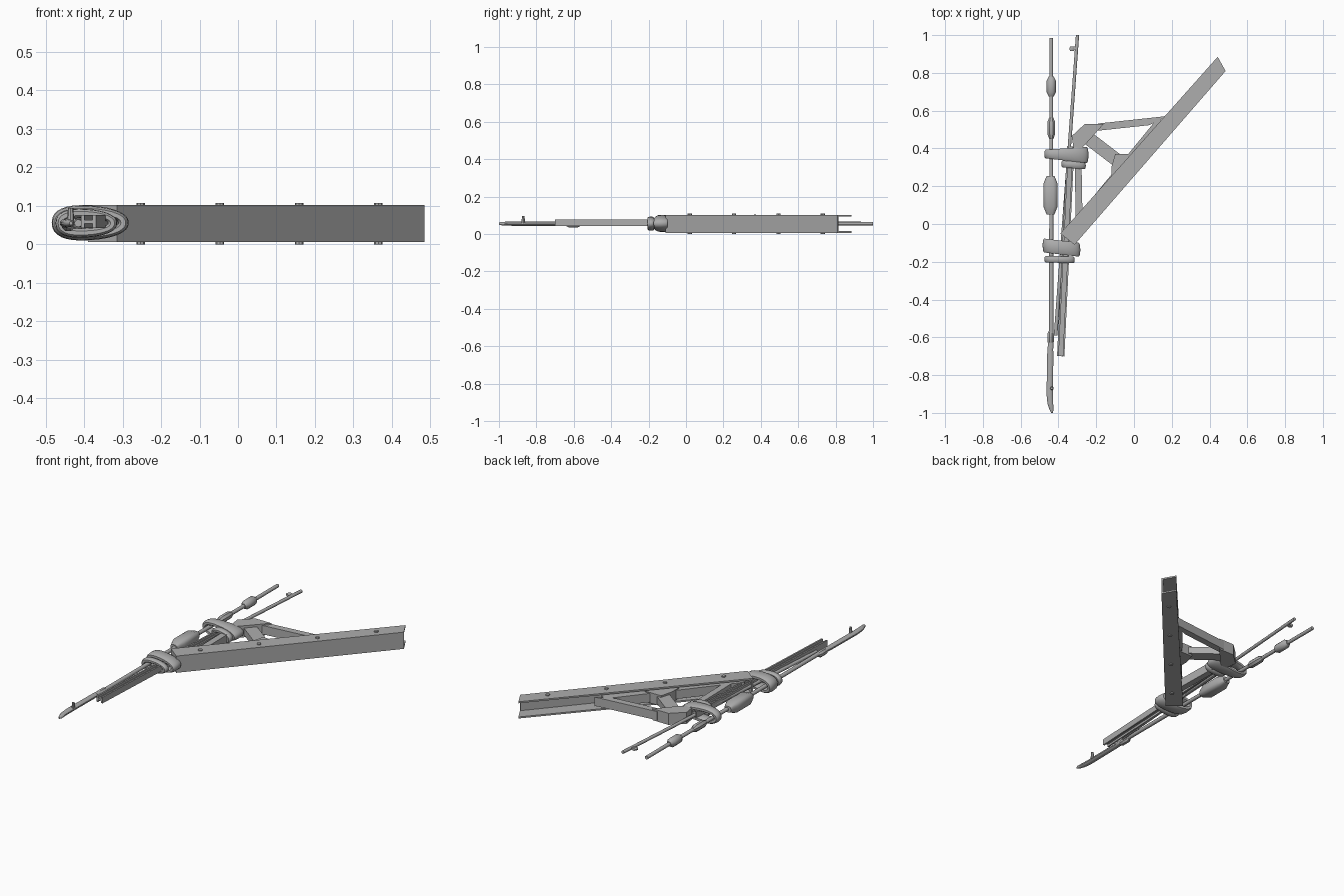
import bpy, bmesh, math
from mathutils import Vector

cube = bpy.data.objects.get("Cube")
if cube:
    bpy.data.objects.remove(cube, do_unlink=True)

GREY = (0.42, 0.42, 0.42, 1)
mat = bpy.data.materials.new("plain grey")
mat.use_nodes = True
mat.diffuse_color = GREY
mat.node_tree.nodes["Principled BSDF"].inputs["Base Color"].default_value = GREY


def finish(name, bm, smooth=False):
    bmesh.ops.recalc_face_normals(bm, faces=bm.faces)
    me = bpy.data.meshes.new(name)
    bm.to_mesh(me)
    bm.free()
    ob = bpy.data.objects.new(name, me)
    bpy.context.collection.objects.link(ob)
    me.materials.append(mat)
    if smooth:
        bpy.ops.object.select_all(action='DESELECT')
        ob.select_set(True)
        bpy.context.view_layer.objects.active = ob
        bpy.ops.object.shade_smooth_by_angle(angle=math.radians(40))
    return ob


def prism(name, outline, z0, z1):
    """Flat plate or block: a plan outline raised from z0 to z1."""
    bm = bmesh.new()
    face = bm.faces.new([bm.verts.new((x, y, z0)) for x, y in outline])
    top = bmesh.ops.extrude_face_region(bm, geom=[face])["geom"]
    bmesh.ops.translate(bm, vec=(0, 0, z1 - z0),
                        verts=[v for v in top if isinstance(v, bmesh.types.BMVert)])
    return finish(name, bm)


def strip(a, b, width):
    """Plan outline of a straight bar from a to b."""
    a, b = Vector(a), Vector(b)
    d = (b - a).normalized()
    n = Vector((-d.y, d.x)) * width / 2
    return [a + n, b + n, b - n, a - n]


def skin(bm, rings, closed=False):
    """Join successive rings of points with quads."""
    rings = [[bm.verts.new(p) for p in r] for r in rings]
    n = len(rings[0])
    pairs = list(zip(rings, rings[1:]))
    if closed:
        pairs.append((rings[-1], rings[0]))
    else:
        bm.faces.new(rings[0])
        bm.faces.new(rings[-1])
    for p, q in pairs:
        for i in range(n):
            bm.faces.new((p[i], p[(i + 1) % n], q[(i + 1) % n], q[i]))


def power(v, e):
    return math.copysign(abs(v) ** e, v)


def loft(name, stations, sides=10, e=1.0, smooth=True):
    """Rod or bead running along y; stations are (x, y, z, rx, rz)."""
    bm = bmesh.new()
    angles = [math.tau * (i + 0.5) / sides for i in range(sides)]
    skin(bm, [[(x + rx * power(math.cos(a), e), y, z + rz * power(math.sin(a), e))
               for a in angles] for x, y, z, rx, rz in stations])
    return finish(name, bm, smooth)


def bead(name, x, z, y0, y1, rx, rz, sides=10, e=1.0):
    c = (y1 - y0) * 0.2
    loft(name, [(x, y0, z, rx * .55, rz * .55), (x, y0 + c, z, rx, rz),
                (x, y1 - c, z, rx, rz), (x, y1, z, rx * .55, rz * .55)], sides, e)


def band(name, centre, rx, rz, half_width, thick, slant, flare=0.0):
    """Egg-shaped lashing; half_width runs along y and slant tips it in plan."""
    bm = bmesh.new()
    rings = []
    for i in range(32):
        a = math.tau * i / 32
        c, s = power(math.cos(a), .85), power(math.sin(a), .85)
        w = half_width * (1 + flare * c)
        ring = []
        for j in range(10):
            b = math.tau * j / 10
            t = thick * (power(math.cos(b), .7) - 1)
            x = (rx + t) * c
            ring.append((centre[0] + x,
                         centre[1] + w * power(math.sin(b), .7) + slant * x,
                         centre[2] + (rz + t) * s * (1 - .15 * c)))
        rings.append(ring)
    skin(bm, rings, closed=True)
    return finish(name, bm, True)


# Main channel beam: web facing forward, flanges running back
WEB_A, WEB_B = Vector((-.315, -.11)), Vector((.485, .81))
LIP_A, LIP_B = Vector((-.39, -.05)), Vector((.443, .885))
D = (WEB_B - WEB_A).normalized()
N = Vector((-D.y, D.x))
T = .009
prism("beam_web", [WEB_A, WEB_B, WEB_B + N * T, WEB_A + N * T], .006, .102)
for label, z in (("lower", .006), ("upper", .102 - T)):
    prism("beam_" + label + "_flange", [WEB_A, WEB_B, LIP_B, LIP_A], z, z + T)
prism("beam_end_cap", [WEB_A, LIP_A, LIP_A + D * T, WEB_A + D * T], .006, .102)

# Bolt heads above and below the beam
for i in range(4):
    x, y = -.253 + .206 * i, .02 + .237 * i
    for z in (.0, .1):
        bm = bmesh.new()
        bmesh.ops.create_cone(bm, cap_ends=True, segments=8, radius1=.011,
                              radius2=.011, depth=.008)
        bmesh.ops.translate(bm, vec=(x, y, z + .004), verts=bm.verts)
        finish("beam_bolt", bm)

# Triangular bracket behind the beam
Z0, Z1 = .03, .08
prism("bracket_long_bar", strip((-.335, -.04), (.145, .545), .05), Z0, Z1)
prism("bracket_top_bar", [(-.19, .532), (.18, .572), (.08, .523), (-.2, .493)], Z0, Z1)
prism("bracket_side_bar", strip((-.298, .45), (-.29, .0), .036), Z0, Z1)
prism("bracket_brace", strip((-.25, .46), (-.06, .315), .07), Z0 + .005, Z1 - .005)
prism("brace_foot", [(-.1, .37), (0, .37), (-.04, .28), (-.12, .235), (-.12, .3)],
      Z0 - .005, Z1 + .005)
prism("bracket_corner_block", [(-.33, .465), (-.26, .53), (-.16, .53), (-.245, .435),
                               (-.28, .4), (-.32, .4)], Z0 - .008, Z1 + .008)

# Long straight rod with beads and a thick bent tip
X, Z = -.438, .055
loft("long_rod", [(X, .985, Z, .01, .01), (X, -.66, Z, .012, .011)])
loft("rod_tip", [(-.443, -.62, Z, .012, .011), (-.443, -.68, Z, .017, .012),
                 (-.446, -.9, Z, .018, .012), (-.443, -.95, Z, .016, .011),
                 (-.436, -.985, Z, .011, .009), (-.434, -1, Z, .004, .005)])
bead("upper_bead", X, Z, .675, .78, .026, .026, 8)
bead("middle_bead", X, Z, .45, .565, .021, .021, 8)
bead("large_box_bead", X - .004, Z, .05, .255, .038, .032, 12, .6)
bead("lower_bead", X - .003, Z - .004, -.64, -.565, .018, .018, 8)
bm = bmesh.new()
bmesh.ops.create_cone(bm, cap_ends=True, segments=8, radius1=.01, radius2=.007, depth=.04)
bmesh.ops.translate(bm, vec=(-.435, -.87, .075), verts=bm.verts)
finish("tip_peg", bm, True)

# Thin slanted rod with a side nub
loft("slanted_rod", [(-.299, 1, Z, .009, .009), (-.415, -.59, Z, .01, .01)])
loft("slanted_rod_nub", [(-.328, .915, Z, .01, .006), (-.328, .925, Z, .016, .009),
                         (-.325, .94, Z, .014, .008)], 8)
prism("nub_stem", strip((-.325, .93), (-.302, .93), .014), Z - .006, Z + .006)

# Open rail with an H section
RAIL_A, RAIL_B = Vector((-.388, -.7)), Vector((-.335, .41))
prism("rail_web", strip(RAIL_A, RAIL_B, .03), .054, .064)
for side in (-1, 1):
    off = Vector((.015 * side, 0))
    prism("rail_side", strip(RAIL_A + off, RAIL_B + off, .009), .042, .077)

# Lashings around the rods and the bracket
band("lower_wide_lashing", (-.384, -.125, .056), .1, .045, .038, .014, -.12)
band("lower_narrow_lashing", (-.394, -.188, .055), .08, .037, .018, .012, -.02)
band("upper_wide_lashing", (-.358, .368, .058), .117, .044, .034, .014, -.02, .3)
band("upper_narrow_lashing", (-.32, .313, .056), .065, .038, .019, .012, -.08)
